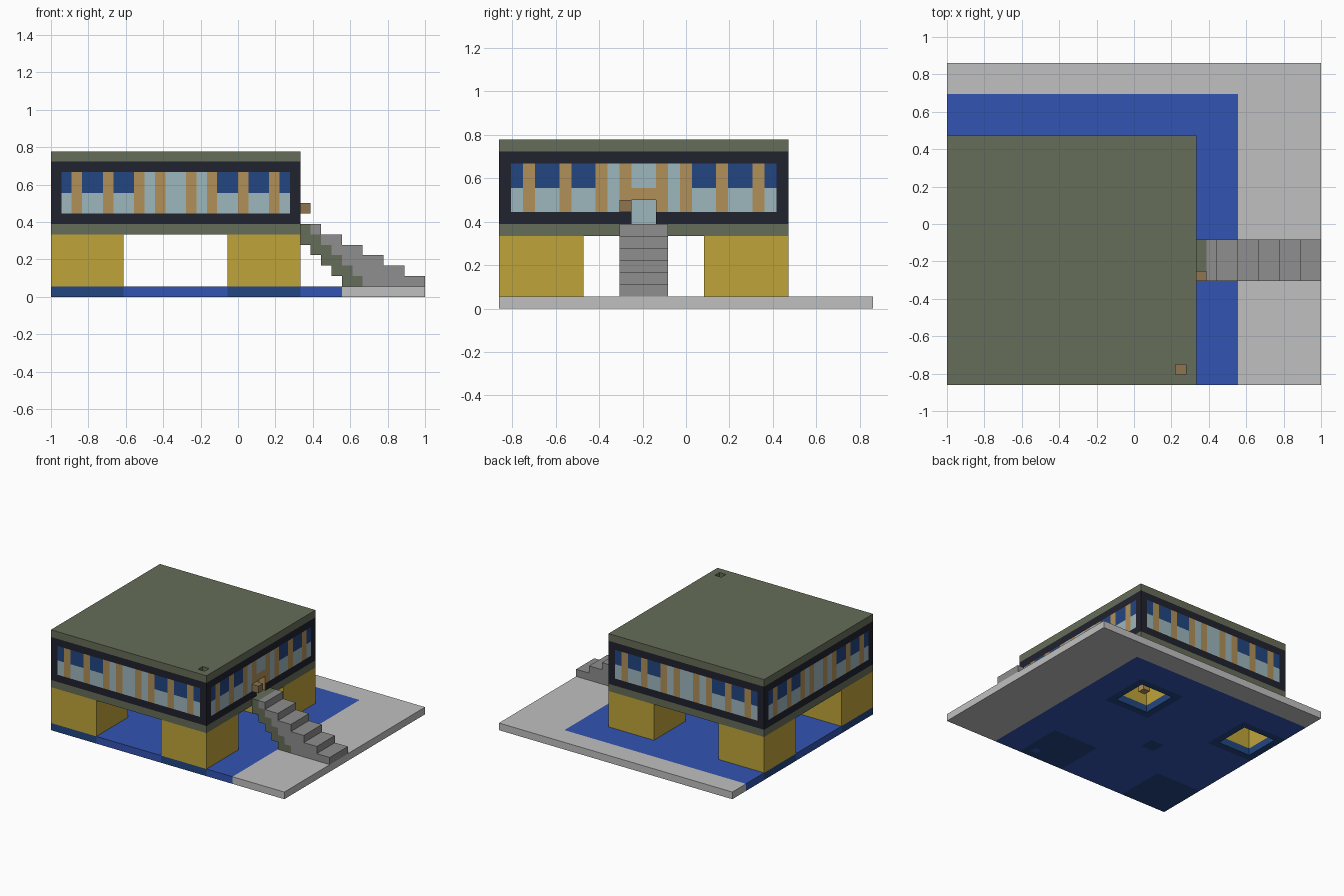
import bpy
import bmesh
from math import pi
from mathutils import Matrix, Vector

cube = bpy.data.objects.get("Cube")
if cube:
    bpy.data.objects.remove(cube, do_unlink=True)

# Everything is laid out on a grid of cells, 36 cells along x
CELL = 1 / 18
TO_WORLD = Matrix.Translation((-1, -31 / 36, 0)) @ Matrix.Scale(CELL, 4)

COLOURS = {
    "pale_grey": (192, 192, 192), "water_blue": (50, 84, 178),
    "dark_blue": (34, 70, 130), "yellow": (192, 164, 58),
    "olive_green": (101, 109, 88), "black_frame": (32, 34, 46),
    "light_glass": (158, 183, 190), "tan": (176, 144, 88),
    "stair_grey": (142, 142, 142), "brown": (142, 117, 80),
}
NAMES = list(COLOURS)


def linear(c):
    c /= 255
    return c / 12.92 if c < 0.04045 else ((c + 0.055) / 1.055) ** 2.4


def make_material(name):
    mat = bpy.data.materials.new(name)
    rgba = [linear(c) for c in COLOURS[name]] + [1]
    mat.use_nodes = True
    mat.diffuse_color = rgba
    node = next(n for n in mat.node_tree.nodes if n.type == "BSDF_PRINCIPLED")
    node.inputs["Base Color"].default_value = rgba
    node.inputs["Roughness"].default_value = 0.8
    return mat


MATS = {name: make_material(name) for name in NAMES}


def finish(bm, name, colours, solid=True):
    if solid:
        bmesh.ops.remove_doubles(bm, verts=bm.verts, dist=0.001)
        bmesh.ops.recalc_face_normals(bm, faces=bm.faces)
    bm.transform(TO_WORLD)
    mesh = bpy.data.meshes.new(name)
    bm.to_mesh(mesh)
    bm.free()
    for colour in colours:
        mesh.materials.append(MATS[colour])
    obj = bpy.data.objects.new(name, mesh)
    bpy.context.collection.objects.link(obj)
    return obj


def box(name, low, high, colour):
    bm = bmesh.new()
    low, high = Vector(low), Vector(high)
    size = Matrix.Diagonal((*(high - low), 1))
    bmesh.ops.create_cube(bm, size=1, matrix=Matrix.Translation((low + high) / 2) @ size)
    return finish(bm, name, [colour])


def extrude_profile(name, points, y0, y1, colour):
    bm = bmesh.new()
    face = bm.faces.new([bm.verts.new((x, y0, z)) for x, z in points])
    new = bmesh.ops.extrude_face_region(bm, geom=[face], use_keep_orig=True)["geom"]
    moved = [v for v in new if isinstance(v, bmesh.types.BMVert)]
    bmesh.ops.translate(bm, verts=moved, vec=(0, y1 - y0, 0))
    return finish(bm, name, [colour])


def plan_slab(name, nx, ny, z0, z1, rule):
    """Slab on the cell plan; rule(x, y) gives a colour, or None for a hole."""
    bm = bmesh.new()
    plan = {(x, y): rule(x, y) for x in range(nx) for y in range(ny)}
    for (x, y), colour in plan.items():
        if not colour:
            continue
        corners = [(x, y), (x + 1, y), (x + 1, y + 1), (x, y + 1)]
        quads = [[(*c, z) for c in corners] for z in (z0, z1)]
        for i, (dx, dy) in enumerate([(0, -1), (1, 0), (0, 1), (-1, 0)]):
            if not plan.get((x + dx, y + dy)):
                a, b = corners[i], corners[(i + 1) % 4]
                quads.append([(*a, z0), (*b, z0), (*b, z1), (*a, z1)])
        for quad in quads:
            face = bm.faces.new([bm.verts.new(p) for p in quad])
            face.material_index = NAMES.index(colour)
    return finish(bm, name, NAMES)


# Base plate: water area, dark pillar feet and two open shafts
def within(v, start, margin=0):
    return start + margin <= v < start + 7 - margin


FEET = [(x, y) for x in (0, 17) for y in (0, 17)]


def base_rule(x, y):
    for fx, fy in FEET:
        if within(x, fx) and within(y, fy):
            if fy and within(x, fx, 1) and within(y, fy, 1):
                return None
            return "water_blue" if (x, y) == (22, 1) else "dark_blue"
    if x in (11, 12) and y in (11, 12):
        return "dark_blue"
    return "water_blue" if x < 28 and y < 28 else "pale_grey"


plan_slab("base_plate", 36, 31, 0, 1, base_rule)

# Pillars: front pair closed, back pair hollow
for fx, fy in FEET:
    name = ("back" if fy else "front") + ("_left" if fx else "_right") + "_pillar"
    if not fy:
        box(name, (fx, fy, 1), (fx + 7, fy + 7, 6), "yellow")
        continue

    def ring(x, y, fx=fx, fy=fy):
        inside = within(x, fx, 1) and within(y, fy, 1)
        return "yellow" if within(x, fx) and within(y, fy) and not inside else None

    plan_slab(name, 24, 24, 1, 6, ring)
box("shaft_post", (20, 20, 1), (21, 21, 6), "tan")

# Floor, and roof with a small pit
box("floor_slab", (0, 0, 6), (24, 24, 7), "olive_green")
plan_slab("roof_slab", 24, 24, 13, 14,
          lambda x, y: None if (x, y) == (22, 1) else "olive_green")
box("roof_pit_floor", (22, 1, 13), (23, 2, 13.1), "brown")

# Window walls: one letter per cell column, mirrored about the middle
HALF = "BTBBTBBTLTL"
PATTERN = "F" + HALF + HALF[::-1] + "F"


def wall_colour(u, v, has_door):
    if has_door and u in (11, 12) and v < 2:
        return None
    if PATTERN[u] == "F" or v in (0, 5):
        return "black_frame"
    if has_door and u in (10, 11, 12, 13) and (v < 3 or u in (10, 13)):
        return "tan"
    if PATTERN[u] == "T":
        return "tan"
    return "dark_blue" if PATTERN[u] == "B" and v >= 3 else "light_glass"


for turn, side in enumerate(["front", "left", "back", "right"]):
    bm = bmesh.new()
    bmesh.ops.create_grid(bm, x_segments=24, y_segments=6, size=1,
                          matrix=Matrix.Diagonal((12, 3, 1, 1)))
    gone = []
    for face in bm.faces:
        c = face.calc_center_median()
        colour = wall_colour(int(c.x + 12), int(c.y + 3), side == "left")
        if colour:
            face.material_index = NAMES.index(colour)
        else:
            gone.append(face)
    bmesh.ops.delete(bm, geom=gone, context="FACES")
    bm.transform(Matrix.Translation((12, 12, 10)) @ Matrix.Rotation(turn * pi / 2, 4, "Z")
                 @ Matrix.Translation((0, -12, 0)) @ Matrix.Rotation(pi / 2, 4, "X"))
    finish(bm, side + "_wall", NAMES, solid=False)

# Doorway recess and the block beside it
box("door_panel", (22.9, 11, 7), (23, 13, 9), "light_glass")
box("door_lintel", (23, 11, 9), (23.95, 13, 9.1), "tan")
for y, label in ((10.9, "front"), (13, "back")):
    box(label + "_door_jamb", (23, y, 7), (23.95, y + 0.1, 9), "tan")
box("door_block", (24, 10, 8), (25, 11, 9), "brown")


# Staircase: grey treads on a green stepped support
def steps(x, z, count, run):
    return [(x + (i + j) * run, z - i) for i in range(count) for j in (0, 1)]


box("stair_landing", (25, 10, 6), (26, 14, 7), "stair_grey")
extrude_profile("stair_treads",
                steps(26, 6, 5, 2) + [(36, 1), (30, 1)] + steps(26, 5, 4, 1)[::-1],
                10, 14, "stair_grey")
extrude_profile("stair_support",
                steps(24, 7, 6, 1) + [(30, 1), (28, 1)] + steps(24, 5, 4, 1)[::-1],
                10, 14, "olive_green")
